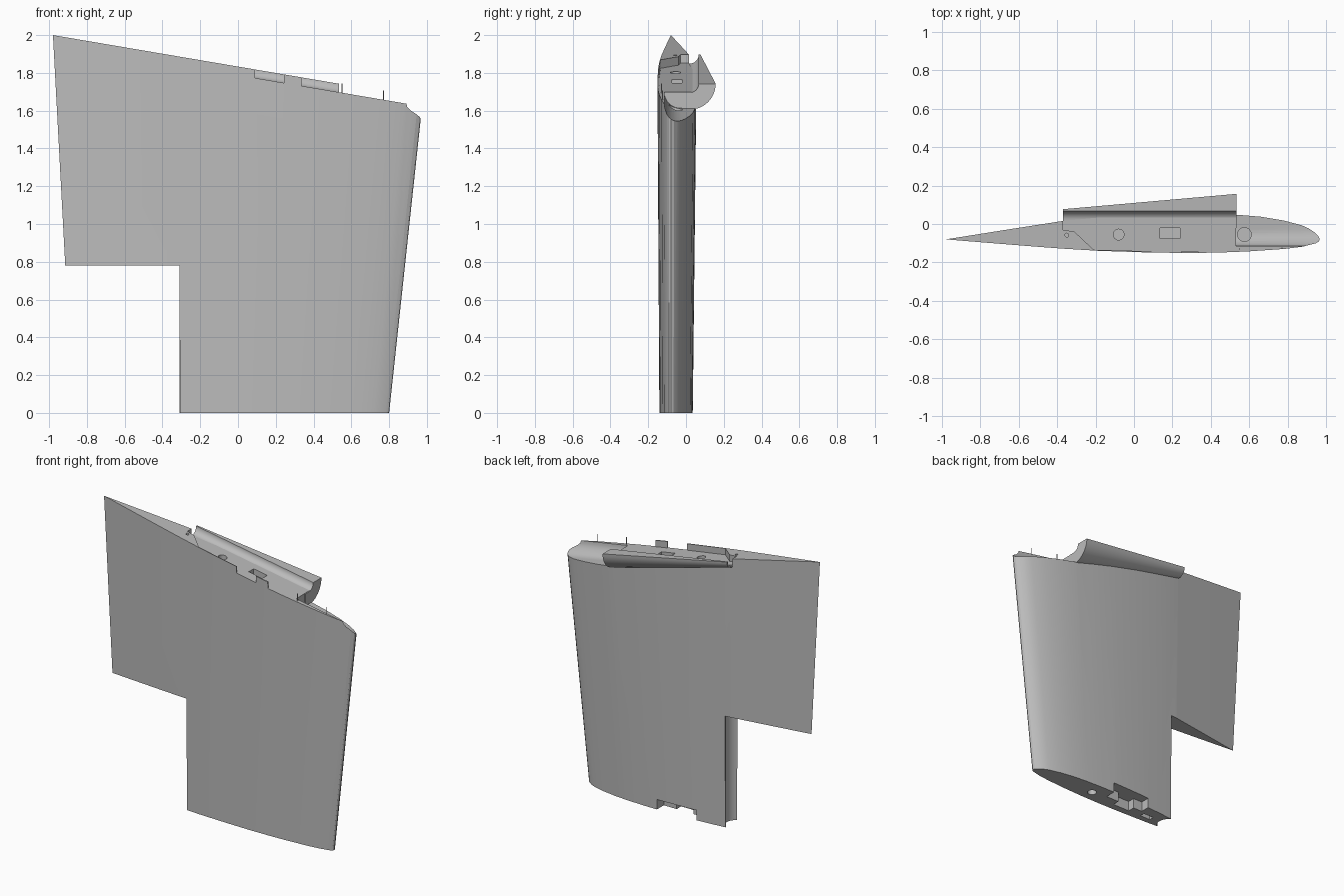
import bpy, bmesh, math

if "Cube" in bpy.data.objects:
    bpy.data.objects.remove(bpy.data.objects["Cube"])

grey = bpy.data.materials.new("light_grey")
grey.diffuse_color = (0.5, 0.5, 0.5, 1)
grey.use_nodes = True
grey.node_tree.nodes["Principled BSDF"].inputs["Base Color"].default_value = grey.diffuse_color


def top(x):
    """Height of the sloping upper edge."""
    return 2 - 0.17 * (x + 0.98)


def loft(name, rings):
    """Closed solid skinned through rings of equal point count."""
    bm = bmesh.new()
    vs = [[bm.verts.new(p) for p in r] for r in rings]
    n = len(rings[0])
    for a, b in zip(vs, vs[1:]):
        for i in range(n):
            j = (i + 1) % n
            bm.faces.new((a[i], a[j], b[j], b[i]))
    bm.faces.new(vs[0])
    bm.faces.new(vs[-1])
    bmesh.ops.recalc_face_normals(bm, faces=bm.faces[:])
    me = bpy.data.meshes.new(name)
    bm.to_mesh(me)
    bm.free()
    me.materials.append(grey)
    ob = bpy.data.objects.new(name, me)
    bpy.context.collection.objects.link(ob)
    return ob


def prism(name, plan, low, high):
    """Plan outline between two heights; each is a function of x."""
    return loft(name, [[(x, y, f(x)) for x, y in plan] for f in (low, high)])


def box(x0, x1, y0, y1, z0, z1):
    plan = [(x0, y0), (x1, y0), (x1, y1), (x0, y1)]
    return prism("cutter", plan, lambda x: z0, lambda x: z1)


def rod(name, x, y, r, z0, z1, n=24):
    ang = [2 * math.pi * i / n for i in range(n)]
    plan = [(x + r * math.cos(a), y + r * math.sin(a)) for a in ang]
    return prism(name, plan, lambda x: z0, lambda x: z1)


def cut(ob, cutter):
    cutter.hide_render = True
    m = ob.modifiers.new("cut", 'BOOLEAN')
    m.operation, m.solver, m.object = 'DIFFERENCE', 'EXACT', cutter
    bpy.context.view_layer.objects.active = ob
    bpy.ops.object.modifier_apply(modifier=m.name)
    bpy.data.objects.remove(cutter)


def smooth(ob):
    bpy.ops.object.select_all(action='DESELECT')
    ob.select_set(True)
    bpy.context.view_layer.objects.active = ob
    bpy.ops.object.shade_smooth_by_angle(angle=math.radians(25))


# Tapered wing: aerofoil section as (distance from nose, sideways offset)
back = [(0, 0), (.003, .017), (.0125, .036), (.03, .058), (.05, .075), (.1, .1),
        (.16, .119), (.225, .129), (.3, .134), (.38, .135), (.5, .127),
        (.6, .113), (.69, .096), (.85, .047), (1, 0)]
front = [(.92, -.013), (.8, -.032), (.7, -.047), (.6, -.059), (.48, -.067),
         (.37, -.071), (.28, -.069), (.2, -.063), (.1, -.05), (.05, -.038),
         (.0125, -.021), (.003, -.011)]


def section(z):
    nose, tail = 0.80 + 0.1076 * z, -0.873 - 0.0533 * z
    c = nose - tail
    return [(nose - s * c, -0.08 + o * c / 1.95, z) for s, o in back + front]


wing = loft("wing", [section(0), section(2.1)])

# Sloping upper edge
cut(wing, prism("cutter", [(-1.3, -.5), (1.3, -.5), (1.3, .5), (-1.3, .5)],
                top, lambda x: 3))

# Sunken upper floor with a thin front lip
floor_plan = [(-.37, .3), (-.37, -.03), (-.31, -.04), (-.21, -.134), (.09, -.142),
              (.10, -.25), (.225, -.25), (.245, -.143), (.335, -.143),
              (.34, -.25), (.535, -.25), (.535, .3)]
cut(wing, prism("cutter", floor_plan, lambda x: top(x) - .045, lambda x: 3))

# Hollowed trough behind the nose
R = 0.085
trough = [(-.4, -.045), (-.115, -.045)]
for i in range(1, 9):
    a = math.pi / 2 * i / 8
    trough.append((-.115 + R * (1 - math.cos(a)), -.045 - R * math.sin(a)))
trough += [(.4, -.045 - R), (.4, .6), (-.4, .6)]
cut(wing, loft("cutter", [[(x, y, top(x) + d) for y, d in trough]
                          for x in (.53, 1.2)]))

# Chamfered nose corner
cut(wing, loft("cutter", [[(.905, y, 1.645), (.995, y, 1.55), (1.3, y, 1.55),
                           (1.3, y, 2), (.905, y, 2)] for y in (-.4, .4)]))

# Lower rear cut-out with a coved edge
cut(wing, box(-1.2, -.31, -.5, .5, -.3, .78))
cut(wing, rod("cutter", -.345, -.063, .073, -.3, .78, 32))

# Pocket, slot and socket in the lower end
cut(wing, box(-.1, .2, -.04, .3, -.2, .07))
cut(wing, box(-.03, .1, -.09, .0, -.2, .07))
cut(wing, box(-.21, -.13, -.09, -.055, -.2, .05))
cut(wing, rod("cutter", .31, -.06, .03, -.2, .1))

# Holes in the upper end
cut(wing, rod("cutter", -.08, -.055, .028, 1.7, 2.2))
cut(wing, rod("cutter", .575, -.055, .036, 1.5, 2.2))
cut(wing, rod("cutter", -.35, -.058, .01, 1.8, 2.2, 12))
cut(wing, box(.135, .24, -.075, -.02, 1.65, 2.2))
smooth(wing)


# Side fairing: flat top, rounded outside, filleted inside
def fairing_ring(x):
    f = (x + .37) / .905
    r, ri, t = .057 + .08 * f, .047, top(x)
    arc = [math.pi / 2 * i / 10 for i in range(11)]
    outer = [(x, .02 + r * math.cos(a), t - r * math.sin(a)) for a in arc]
    inner = [(x, .02 + ri * math.sin(a), t - ri * math.cos(a)) for a in arc]
    return outer + [(x, -.02, t - r), (x, -.02, t - ri)] + inner


fairing = loft("side_fairing", [fairing_ring(-.37 + .905 * i / 4) for i in range(5)])
smooth(fairing)

# Locating pins on the upper edge
for i, (x, y) in enumerate([(.77, -.125), (.55, -.13)]):
    rod(f"pin_{i + 1}", x, y, .003, top(x) - .08, top(x) + .005, 6)
